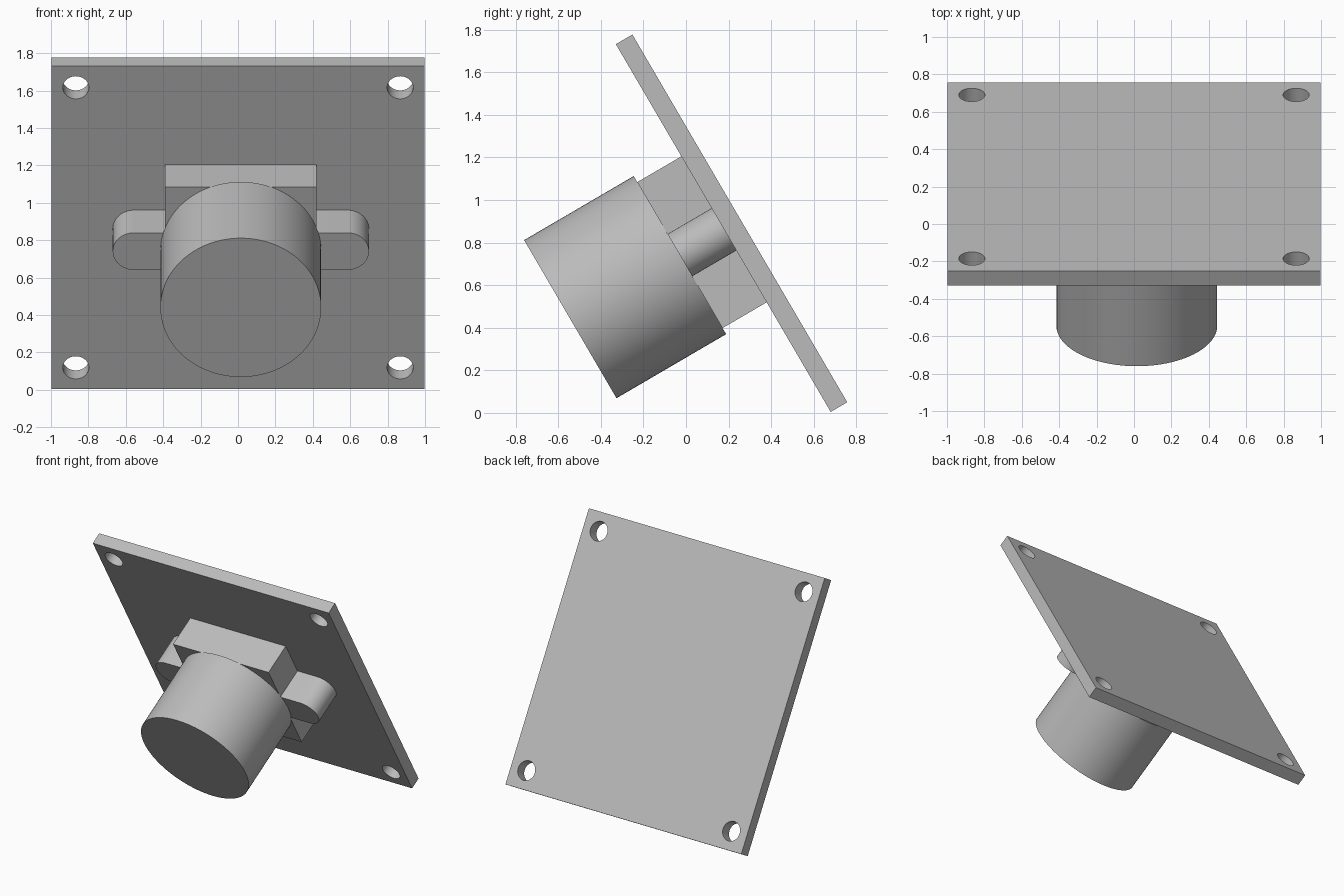
import bpy
import bmesh
from math import cos, sin, pi, radians
from mathutils import Matrix

cube = bpy.data.objects.get("Cube")
if cube:
    bpy.data.objects.remove(cube, do_unlink=True)

grey = bpy.data.materials.new("plain grey")
grey.use_nodes = True
colour = (0.5, 0.5, 0.5, 1)
grey.diffuse_color = colour
grey.node_tree.nodes["Principled BSDF"].inputs["Base Color"].default_value = colour

# Tilted frame: local x across, local y up the plate, local z out of its front
TILT = Matrix.Translation((0, 0.175, 0.868)) @ Matrix.Rotation(radians(120.3), 4, "X")
CX, CY = 0.015, -0.007      # centre of the mounted parts
BLOCK, DEPTH = 0.404, 0.24  # block half width and height


def prism(name, outline, low, high):
    """Extrude a counter-clockwise outline between two local heights."""
    bm = bmesh.new()
    face = bm.faces.new([bm.verts.new((x, y, low)) for x, y in outline])
    top = bmesh.ops.extrude_face_region(bm, geom=[face])["geom"]
    verts = [v for v in top if isinstance(v, bmesh.types.BMVert)]
    bmesh.ops.translate(bm, verts=verts, vec=(0, 0, high - low))
    bmesh.ops.recalc_face_normals(bm, faces=bm.faces)
    mesh = bpy.data.meshes.new(name)
    bm.to_mesh(mesh)
    bm.free()
    mesh.materials.append(grey)
    obj = bpy.data.objects.new(name, mesh)
    bpy.context.collection.objects.link(obj)
    obj.matrix_world = TILT
    return obj


def arc(x, y, r, start, end, steps):
    return [(x + r * cos(start + (end - start) * i / steps),
             y + r * sin(start + (end - start) * i / steps)) for i in range(steps + 1)]


def circle(x, y, r, steps):
    return arc(x, y, r, 0, 2 * pi, steps)[:-1]


def rectangle(x, y, w, h):
    return [(x - w, y - h), (x + w, y - h), (x + w, y + h), (x - w, y + h)]


def smooth(obj):
    bpy.ops.object.select_all(action="DESELECT")
    obj.select_set(True)
    bpy.context.view_layer.objects.active = obj
    bpy.ops.object.shade_smooth_by_angle(angle=radians(30))


# Back plate with four corner holes
plate = prism("back_plate", rectangle(0, 0, 0.998, 1), -0.09, 0)
bpy.context.view_layer.objects.active = plate
for sx in (-1, 1):
    for sy in (-1, 1):
        cutter = prism("hole_cutter", circle(sx * 0.867, sy * 0.867, 0.07, 48), -0.2, 0.1)
        cutter.hide_render = True
        cut = plate.modifiers.new("hole", "BOOLEAN")
        cut.operation = "DIFFERENCE"
        cut.solver = "EXACT"
        cut.object = cutter
        bpy.ops.object.modifier_apply(modifier=cut.name)
        bpy.data.objects.remove(cutter, do_unlink=True)
smooth(plate)

# Square block on the plate
prism("mounting_block", rectangle(CX, CY, BLOCK, BLOCK - 0.007), 0, DEPTH)

# Round-ended tabs on both sides of the block
R = 0.115
for name, side, turn in (("left_tab", 1, 0), ("right_tab", -1, pi)):
    inner = CX + side * BLOCK
    outline = arc(CX + side * (0.685 - R), CY, R, turn - pi / 2, turn + pi / 2, 24)
    outline += [(inner, CY + side * R), (inner, CY - side * R)]
    smooth(prism(name, outline, 0, DEPTH))

# Round drum in front
smooth(prism("drum", circle(CX, CY, 0.43, 96), DEPTH, 0.836))
